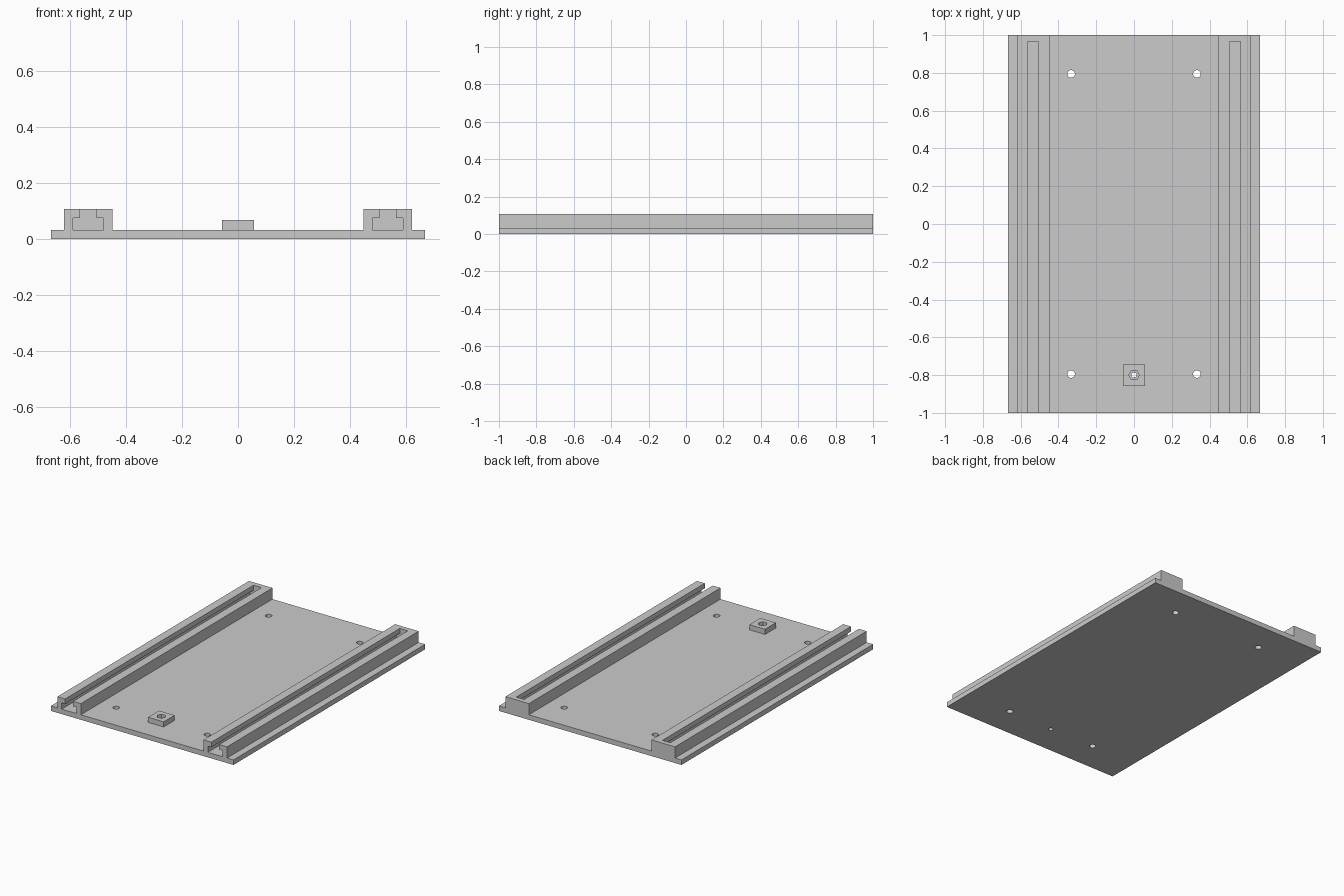
import bpy
import math

if "Cube" in bpy.data.objects:
    bpy.data.objects.remove(bpy.data.objects["Cube"], do_unlink=True)

grey = bpy.data.materials.new("plain grey")
grey.use_nodes = True
COLOUR = (0.6, 0.6, 0.6, 1)
grey.diffuse_color = COLOUR
grey.node_tree.nodes["Principled BSDF"].inputs["Base Color"].default_value = COLOUR

PLATE_TOP, RAIL_TOP, PAD_TOP = 0.033, 0.107, 0.067
HALF_WIDTH = 0.667
RAIL_X = 0.534
PAD_Y = -0.8


def extrude(name, profile, start, end, along_y=False):
    """Solid made by sweeping a closed 2D profile along z, or along y."""
    n = len(profile)
    place = (lambda a, b, t: (a, t, b)) if along_y else (lambda a, b, t: (a, b, t))
    verts = [place(a, b, t) for t in (start, end) for a, b in profile]
    faces = [tuple(range(n))[::-1], tuple(range(n, 2 * n))]
    faces += [(i, (i + 1) % n, (i + 1) % n + n, i + n) for i in range(n)]
    if along_y:
        faces = [f[::-1] for f in faces]
    mesh = bpy.data.meshes.new(name)
    mesh.from_pydata(verts, [], faces)
    mesh.materials.append(grey)
    obj = bpy.data.objects.new(name, mesh)
    bpy.context.collection.objects.link(obj)
    return obj


def rect(x0, x1, y0, y1):
    return [(x0, y0), (x1, y0), (x1, y1), (x0, y1)]


def ring(x, y, radius, sides):
    steps = [2 * math.pi * i / sides for i in range(sides)]
    return [(x + radius * math.cos(a), y + radius * math.sin(a)) for a in steps]


def carve(obj, cutters):
    """Subtract the cutters, bake the result and drop the cutters."""
    for cutter in cutters:
        cutter.hide_render = True
        mod = obj.modifiers.new("cut", "BOOLEAN")
        mod.operation = "DIFFERENCE"
        mod.solver = "EXACT"
        mod.object = cutter
    graph = bpy.context.evaluated_depsgraph_get()
    baked = bpy.data.meshes.new_from_object(obj.evaluated_get(graph))
    obj.modifiers.clear()
    obj.data = baked
    for cutter in cutters:
        bpy.data.objects.remove(cutter, do_unlink=True)


# Base plate with four mounting holes and the bolt hole
plate = extrude("base_plate", rect(-HALF_WIDTH, HALF_WIDTH, -1, 1), 0, PLATE_TOP)
holes = [extrude("hole_cutter", ring(x, y, 0.02, 32), -0.1, 0.2)
         for x in (-0.333, 0.333) for y in (-0.795, 0.795)]
holes.append(extrude("hole_cutter", ring(0, PAD_Y, 0.014, 32), -0.1, 0.2))
carve(plate, holes)

# Rails with a T-slot open at the front and closed at the back
for side, label in ((1, "left"), (-1, "right")):
    cx = side * RAIL_X
    rail = extrude(label + "_rail", rect(cx - 0.086, cx + 0.086, PLATE_TOP, RAIL_TOP),
                   -1, 1, along_y=True)
    half = [(0.054, 0.01), (0.054, 0.074), (0.029, 0.074), (0.029, 0.15)]
    slot = [(cx + x, z) for x, z in half] + [(cx - x, z) for x, z in half[::-1]]
    carve(rail, [extrude("slot_cutter", slot, -1.1, 0.967, along_y=True)])

# Square pad with a hexagonal nut pocket and a through hole
pad = extrude("nut_pad", rect(-0.057, 0.057, PAD_Y - 0.057, PAD_Y + 0.057),
              PLATE_TOP, PAD_TOP)
carve(pad, [extrude("pocket_cutter", ring(0, PAD_Y, 0.028, 6), 0.045, 0.2),
            extrude("hole_cutter", ring(0, PAD_Y, 0.014, 32), -0.1, 0.2)])
